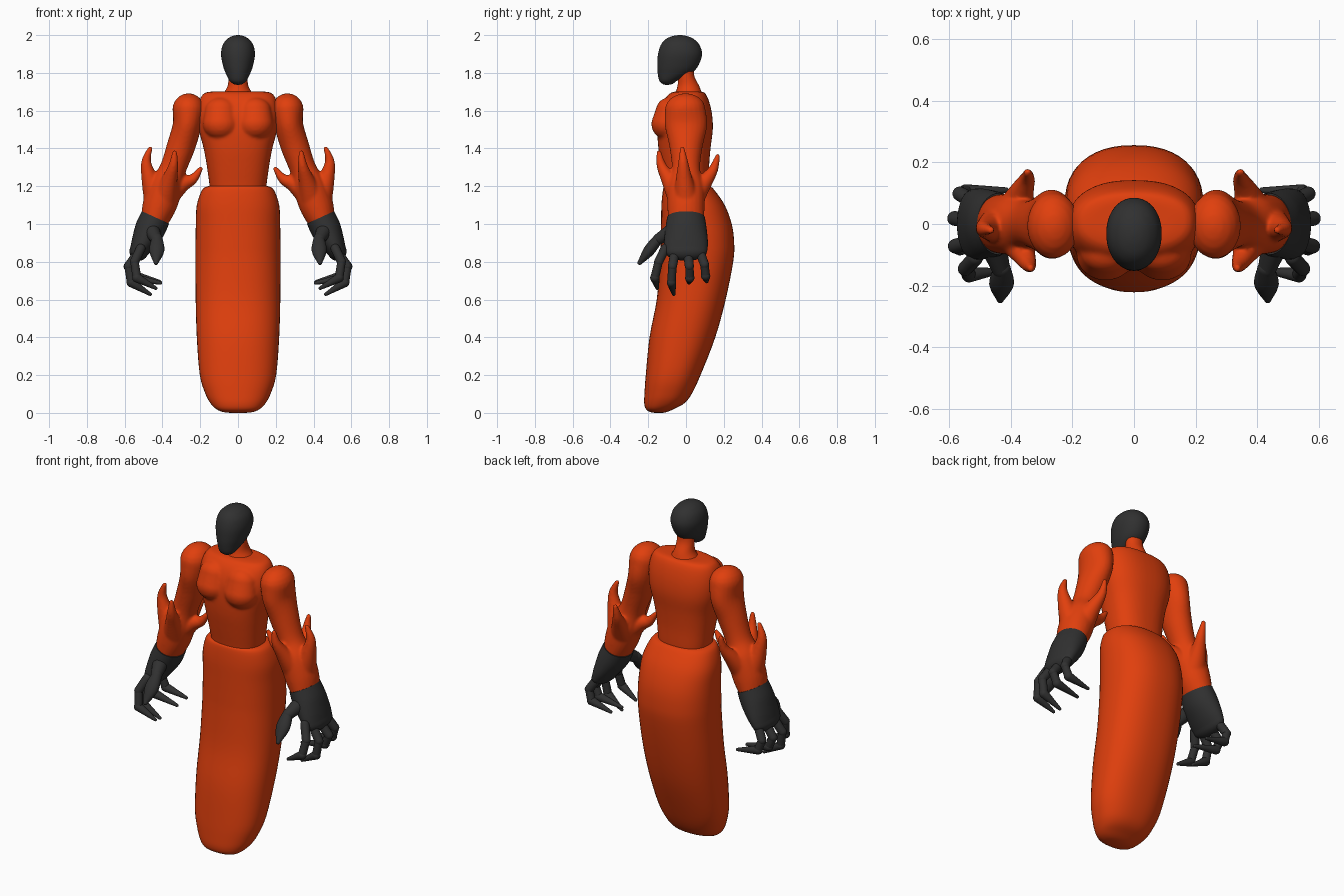
import bpy, bmesh, math
from mathutils import Vector

if "Cube" in bpy.data.objects:
    bpy.data.objects.remove(bpy.data.objects["Cube"])


def material(name, rgb):
    m = bpy.data.materials.new(name)
    m.diffuse_color = (*rgb, 1)
    m.use_nodes = True
    m.node_tree.nodes["Principled BSDF"].inputs["Base Color"].default_value = m.diffuse_color
    return m


ORANGE = material("orange_red", (0.75, 0.05, 0.004))
DARK = material("charcoal", (0.03, 0.03, 0.03))


def smooth_path(pts, n):
    """Catmull-Rom resampling of tuples of any length."""
    p = [pts[0]] + list(pts) + [pts[-1]]
    out = []
    for i in range(1, len(p) - 2):
        for k in range(n):
            t = k / n
            out.append([0.5 * (2 * b + (c - a) * t + (2 * a - 5 * b + 4 * c - d) * t * t
                               + (3 * b - a - 3 * c + d) * t ** 3)
                        for a, b, c, d in zip(*p[i - 1:i + 3])])
    return out + [list(pts[-1])]


def skin_rings(bm, rings):
    rows = [[bm.verts.new(v) for v in r] for r in rings]
    n = len(rows[0])
    for a, b in zip(rows, rows[1:]):
        for i in range(n):
            bm.faces.new((a[i], a[(i + 1) % n], b[(i + 1) % n], b[i]))
    bm.faces.new(rows[0])
    bm.faces.new(rows[-1][::-1])


def stack(bm, rows, power=2.0, n=4, seg=48):
    """Horizontal rings given as (z, half width, front y, back y)."""
    rings = []
    for z, hx, y0, y1 in smooth_path(rows, n):
        ring = []
        for i in range(seg):
            a = 2 * math.pi * i / seg
            c, s = math.cos(a), math.sin(a)
            ring.append((hx * math.copysign(abs(c) ** (2 / power), c),
                         (y0 + y1) / 2 + (y1 - y0) / 2 * math.copysign(abs(s) ** (2 / power), s), z))
        rings.append(ring)
    skin_rings(bm, rings)


def tube(bm, pts, n=5, seg=24, domes=(True, True)):
    """Tube along (x, y, z, radius across, radius along y) points."""
    path = smooth_path(pts, n)
    cen = [Vector(p[:3]) for p in path]
    rings = []

    def ring(c, t, ru, rv):
        u = t.cross(Vector((0, 1, 0))).normalized()
        v = t.cross(u)
        return [c + u * ru * math.cos(2 * math.pi * i / seg) + v * rv * math.sin(2 * math.pi * i / seg)
                for i in range(seg)]

    def dome(c, t, ru, rv, angles, sign):
        return [ring(c + t * sign * min(ru, rv) * math.sin(a), t, ru * math.cos(a), rv * math.cos(a))
                for a in map(math.radians, angles)]

    last = len(path) - 1
    for i, p in enumerate(path):
        t = (cen[min(i + 1, last)] - cen[max(i - 1, 0)]).normalized()
        if i == 0 and domes[0]:
            rings += dome(cen[i], t, p[3], p[4], (85, 68, 50, 32, 15), -1)
        rings.append(ring(cen[i], t, p[3], p[4]))
        if i == last and domes[1]:
            rings += dome(cen[i], t, p[3], p[4], (15, 32, 50, 68, 85), 1)
    skin_rings(bm, rings)


def finish(bm, name, mat, fuse=None, mirror=False):
    bmesh.ops.recalc_face_normals(bm, faces=bm.faces)
    me = bpy.data.meshes.new(name)
    bm.to_mesh(me)
    bm.free()
    me.materials.append(mat)
    ob = bpy.data.objects.new(name, me)
    bpy.context.collection.objects.link(ob)
    if fuse:  # blend overlapping pieces into one soft skin
        r = ob.modifiers.new("fuse", 'REMESH')
        r.mode, r.voxel_size, r.use_smooth_shade = 'VOXEL', fuse, True
        s = ob.modifiers.new("soften", 'SMOOTH')
        s.factor, s.iterations = 0.5, 8
    if mirror:
        ob.modifiers.new("mirror", 'MIRROR').use_bisect_axis[0] = False
    bpy.ops.object.select_all(action='DESELECT')
    ob.select_set(True)
    bpy.context.view_layer.objects.active = ob
    bpy.ops.object.shade_smooth_by_angle(angle=math.radians(50))
    return ob


# Head
bm = bmesh.new()
stack(bm, [(1.737, .008, -.11, -.09), (1.742, .025, -.125, -.07), (1.76, .046, -.142, -.045),
           (1.80, .066, -.15, .03), (1.84, .08, -.152, .066), (1.90, .09, -.148, .085),
           (1.95, .08, -.132, .07), (1.98, .056, -.105, .04), (1.995, .03, -.07, .005),
           (2.0, .006, -.04, -.025)], 2.1)
finish(bm, "head", DARK)

# Neck
bm = bmesh.new()
stack(bm, [(1.66, .1, -.08, .1), (1.69, .078, -.058, .085), (1.73, .055, -.045, .07),
           (1.78, .05, -.04, .045), (1.83, .05, -.04, .04)])
finish(bm, "neck", ORANGE)

# Torso with chest muscles
bm = bmesh.new()
stack(bm, [(1.702, .13, -.05, .08), (1.692, .18, -.085, .102), (1.65, .205, -.12, .122),
           (1.58, .215, -.145, .138), (1.5, .208, -.152, .142), (1.4, .182, -.146, .13),
           (1.3, .164, -.13, .122), (1.2, .15, -.112, .12), (1.14, .14, -.105, .115)], 2.4)
for s in (-1, 1):
    tube(bm, [(s * .09, -.09, 1.60, .085, .07), (s * .092, -.1, 1.53, .095, .084)])
finish(bm, "torso", ORANGE, fuse=.008)

# Long footless lower body
bm = bmesh.new()
stack(bm, [(1.198, .13, -.09, .10), (1.2, .158, -.112, .125), (1.18, .19, -.122, .15),
           (1.1, .218, -.13, .205), (1.0, .223, -.132, .242), (.9, .225, -.134, .255),
           (.8, .225, -.138, .25), (.6, .224, -.155, .21), (.4, .218, -.193, .155),
           (.2, .202, -.213, .077), (.1, .172, -.22, .03), (.05, .145, -.221, -.01),
           (.02, .115, -.212, -.065), (.005, .08, -.19, -.1), (0, .04, -.165, -.125)], 2.3)
finish(bm, "lower_body", ORANGE)

# Arms: upper arm and forearm, with four curved elbow spikes
bm = bmesh.new()
tube(bm, [(.262, -.005, 1.607, .085, .107), (.27, 0, 1.52, .076, .112), (.302, 0, 1.41, .075, .088),
          (.345, 0, 1.29, .07, .075), (.38, 0, 1.2, .088, .098), (.415, 0, 1.1, .09, .099),
          (.442, 0, 1.02, .074, .094)], domes=(True, False))
spikes = [
    [(.43, 0, 1.13, .07), (.468, -.01, 1.24, .044), (.486, -.015, 1.33, .026), (.465, -.02, 1.40, .013)],
    [(.39, 0, 1.14, .07), (.30, 0, 1.21, .046), (.24, 0, 1.238, .028), (.198, 0, 1.292, .013)],
    [(.39, -.03, 1.14, .07), (.362, -.09, 1.235, .042), (.342, -.13, 1.31, .026), (.335, -.143, 1.38, .013)],
    [(.39, .03, 1.14, .07), (.366, .10, 1.225, .042), (.347, .145, 1.29, .026), (.345, .168, 1.36, .013)]]
for sp in spikes:
    tube(bm, [(*p, p[3]) for p in sp])
finish(bm, "arms", ORANGE, fuse=.007, mirror=True)

# Hands: cuff and palm
bm = bmesh.new()
tube(bm, [(.437, 0, 1.035, .079, .1), (.467, 0, .97, .08, .11), (.502, 0, .9, .064, .116),
          (.525, 0, .855, .05, .112)], seg=32, domes=(False, True))
finish(bm, "palms", DARK, mirror=True)

# Fingers: knuckle chains with tapered tips, thumb last
chains = [
    [(.515, -.11, .87), (.548, -.145, .80), (.535, -.165, .715), (.435, -.152, .66)],
    [(.535, -.06, .84), (.58, -.072, .775), (.565, -.077, .69), (.465, -.065, .628)],
    [(.54, .012, .83), (.582, .018, .775), (.555, .02, .715), (.41, .015, .688)],
    [(.525, .075, .85), (.565, .098, .785), (.545, .104, .725), (.415, .11, .695)]]
bm = bmesh.new()
for ch in chains:
    for k, (a, b) in enumerate(zip(ch, ch[1:])):
        ra, rb = ((.025, .024), (.022, .023), (.025, .009))[k]
        tube(bm, [(*a, ra, ra), (*b, rb, rb)], n=3, seg=16)
finish(bm, "fingers", DARK, mirror=True)

bm = bmesh.new()
tube(bm, [(.46, -.06, .97, .045, .045), (.432, -.145, .92, .03, .03)], n=3)
tube(bm, [(.428, -.145, .925, .028, .026), (.43, -.195, .86, .04, .03), (.434, -.245, .795, .012, .012)])
finish(bm, "thumbs", DARK, mirror=True)
